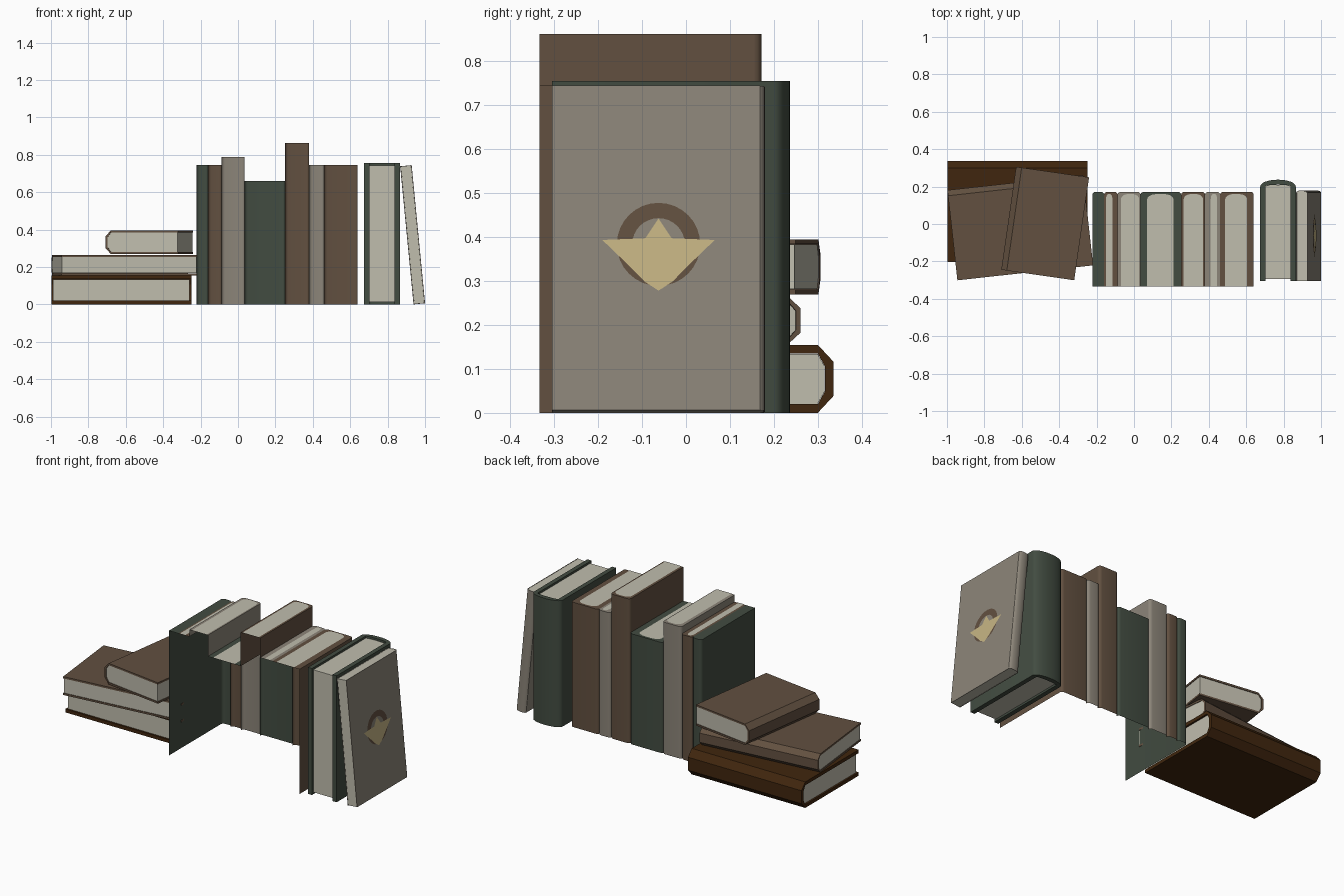
import bpy, bmesh, math
from mathutils import Matrix, Vector

if "Cube" in bpy.data.objects:
    bpy.data.objects.remove(bpy.data.objects["Cube"])


def srgb(r, g, b):
    return [((c / 255 + 0.055) / 1.055) ** 2.4 for c in (r, g, b)] + [1.0]


MATS = {}
for name, rgb in {"cream pages": (192, 189, 174), "taupe cover": (140, 133, 121),
                  "brown cover": (98, 80, 64), "green cover": (66, 76, 65),
                  "dark brown cover": (64, 38, 14), "gold paint": (198, 181, 132)}.items():
    m = bpy.data.materials.new(name)
    m.diffuse_color = srgb(*rgb)
    m.use_nodes = True
    m.node_tree.nodes["Principled BSDF"].inputs["Base Color"].default_value = m.diffuse_color
    MATS[name.split(" ")[0] if name != "dark brown cover" else "dark"] = m


def make(name, faces, mats, matrix=None, smooth=None, fix=True):
    """Object from a list of (points, material index) polygons."""
    bm = bmesh.new()
    for pts, mi in faces:
        f = bm.faces.new([bm.verts.new(p) for p in pts])
        f.material_index = mi
    bmesh.ops.remove_doubles(bm, verts=bm.verts, dist=1e-5)
    if matrix:
        bm.transform(matrix)
    if fix:
        bmesh.ops.recalc_face_normals(bm, faces=bm.faces)
    me = bpy.data.meshes.new(name)
    bm.to_mesh(me)
    bm.free()
    for k in mats:
        me.materials.append(MATS[k])
    ob = bpy.data.objects.new(name, me)
    bpy.context.collection.objects.link(ob)
    if smooth:
        bpy.ops.object.select_all(action='DESELECT')
        ob.select_set(True)
        bpy.context.view_layer.objects.active = ob
        bpy.ops.object.shade_smooth_by_angle(angle=smooth)
    return ob


def u_profile(hw, front, back, bulge, n):
    """U outline: straight covers joined by a curved spine at +b."""
    top = max(math.sin(math.pi * i / n) for i in range(n + 1))
    arc = [(-hw * math.cos(math.pi * i / n),
            back - bulge + bulge * math.sin(math.pi * i / n) / top) for i in range(n + 1)]
    return [(-hw, front)] + arc + [(hw, front)]


def book(name, w, d, length, t, bulge, n, inset, colour, matrix):
    """Local axes: a = thickness, b = towards the spine, c = along the spine."""
    h = length / 2
    out = u_profile(w / 2, -d / 2, d / 2, bulge, n)
    inn = u_profile(w / 2 - t, -d / 2, d / 2 - t, max(bulge - t, 0.004), n)
    faces = []
    for i in range(len(out) - 1):
        o0, o1, i0, i1 = out[i], out[i + 1], inn[i], inn[i + 1]
        faces.append(([(*o0, -h), (*o1, -h), (*o1, h), (*o0, h)], 0))
        faces.append(([(*i0, -h), (*i1, -h), (*i1, h), (*i0, h)], 0))
        for c in (-h, h):
            faces.append(([(*o0, c), (*o1, c), (*i1, c), (*i0, c)], 0))
    for k in (0, -1):  # fore edges of both boards
        faces.append(([(*out[k], -h), (*inn[k], -h), (*inn[k], h), (*out[k], h)], 0))
    make(name + "_cover", faces, [colour], matrix, 0.6 if n > 4 else None)

    # page block
    e = 0.0005
    pg = u_profile(w / 2 - t - e, -d / 2 + inset, d / 2 - t - e, max(bulge - t, 0.004), n)
    p = h - inset
    faces = [([(*q, c) for q in pg], 0) for c in (-p, p)]
    for i in range(len(pg)):
        a, b = pg[i], pg[(i + 1) % len(pg)]
        faces.append(([(*a, -p), (*b, -p), (*b, p), (*a, p)], 0))
    make(name + "_pages", faces, ["cream"], matrix)


def axes(a, b, c, loc, turn=0.0):
    m = Matrix((a, b, c)).transposed().to_4x4()
    return Matrix.Translation(loc) @ Matrix.Rotation(math.radians(turn), 4, 'Z') @ m


X, Y, Z = Vector((1, 0, 0)), Vector((0, 1, 0)), Vector((0, 0, 1))

# lying stack
book("stack_bottom_book", 0.155, 0.54, 0.75, 0.02, 0.036, 3, 0.010, "dark",
     axes(Z, Y, X, (-0.623, 0.066, 0.0775)))
book("stack_middle_book", 0.110, 0.485, 0.73, 0.011, 0.03, 3, 0.003, "brown",
     axes(Z, Y, X, (-0.608, -0.02, 0.2105), 6.3))
book("stack_top_book", 0.125, 0.394, 0.556, 0.011, 0.03, 3, 0.003, "brown",
     axes(Z, -X, Y, (-0.475, 0.0025, 0.3325), -8.2))

# upright green book
book("upright_green_book", 0.19, 0.542, 0.755, 0.027, 0.036, 12, 0.012, "green",
     axes(X, Y, Z, (0.77, -0.034, 0.3775)))

# leaning book
lean = Matrix.Translation((0.9335, -0.0625, 0.3725)) @ Matrix.Rotation(-0.0967, 4, 'Y')
book("leaning_book", 0.062, 0.485, 0.742, 0.003, 0.012, 6, 0.001, "taupe", lean)

# painted ornament on the leaning cover: ring and four-pointed star
ring, N = [], 32
for i in range(N):
    q = [(r * math.cos(s), r * math.sin(s) + 0.008) for r, s in
         ((0.095, math.tau * i / N), (0.095, math.tau * (i + 1) / N),
          (0.06, math.tau * (i + 1) / N), (0.06, math.tau * i / N))]
    ring.append(([(0.0325, b, c) for b, c in q], 0))
make("cover_ring", ring, ["brown"], lean, fix=False)
half = [(0, 0.067), (0.03, 0.022), (0.128, 0.018), (0.068, -0.04), (0.032, -0.077), (0, -0.098)]
star = half + [(-b, c) for b, c in half[-2:0:-1]]
make("cover_star", [([(0.0335, b, c) for b, c in reversed(star)], 0)], ["gold"], lean, fix=False)

# standing row: hollow shell of spines and tops, open to the front and below
FRONT, BACK = -0.334, 0.172
KEYS = ["green", "brown", "taupe", "cream"]
COLS = [  # x0, x1, height, cover colour, page x0, page x1
    (-0.222, -0.16, 0.745, 0, None, None),
    (-0.16, -0.088, 0.745, 1, -0.15, -0.115),
    (-0.088, 0.035, 0.787, 2, -0.07, 0.028),
    (0.035, 0.252, 0.66, 0, 0.07, 0.212),
    (0.252, 0.38, 0.862, 1, 0.265, 0.37),
    (0.38, 0.46, 0.745, 2, 0.41, 0.445),
    (0.46, 0.64, 0.745, 1, 0.487, 0.605)]


def spine(x0, x1, back, r, rb):
    """Back edge from x0 to x1 with rounded corners."""
    pts = []
    for i in range(5):
        s = math.pi / 2 * i / 4
        pts.append((x0 + r * (1 - math.cos(s)), back - rb + rb * math.sin(s)))
    return pts + [(x0 + x1 - x, y) for x, y in reversed(pts)]


shell = []
pages = []
for x0, x1, z, ci, p0, p1 in COLS:
    sp = spine(x0, x1, BACK, 0.018, 0.016)
    for (ax, ay), (bx, by) in zip(sp, sp[1:]):
        shell.append(([(bx, by, 0), (ax, ay, 0), (ax, ay, z), (bx, by, z)], ci))
    shell.append(([(x0, FRONT, z), (x1, FRONT, z)] + [(x, y, z) for x, y in reversed(sp)], ci))
    if p0 is not None:
        w = (p1 - p0) / 2
        back = spine(p0, p1, BACK - 0.012, w * 0.7, 0.03)
        pages.append(([(p0, FRONT, z + 0.002), (p1, FRONT, z + 0.002)]
                      + [(x, y, z + 0.002) for x, y in reversed(back)], 0))

# end covers and the steps between books of different height
yb = BACK - 0.016
walls = [(COLS[0][0], 0, COLS[0][2], COLS[0][3], -1), (COLS[-1][1], 0, COLS[-1][2], COLS[-1][3], 1)]
for a, b in zip(COLS, COLS[1:]):
    if a[2] != b[2]:
        hi = a if a[2] > b[2] else b
        walls.append((a[1], min(a[2], b[2]), hi[2], hi[3], 1 if hi is a else -1))
for x, z0, z1, ci, side in walls:
    q = [(x, FRONT, z0), (x, yb, z0), (x, yb, z1), (x, FRONT, z1)]
    shell.append((q if side > 0 else q[::-1], ci))
make("book_row_covers", shell, KEYS, smooth=0.6, fix=False)
make("book_row_page_tops", pages, ["cream"], fix=False)
